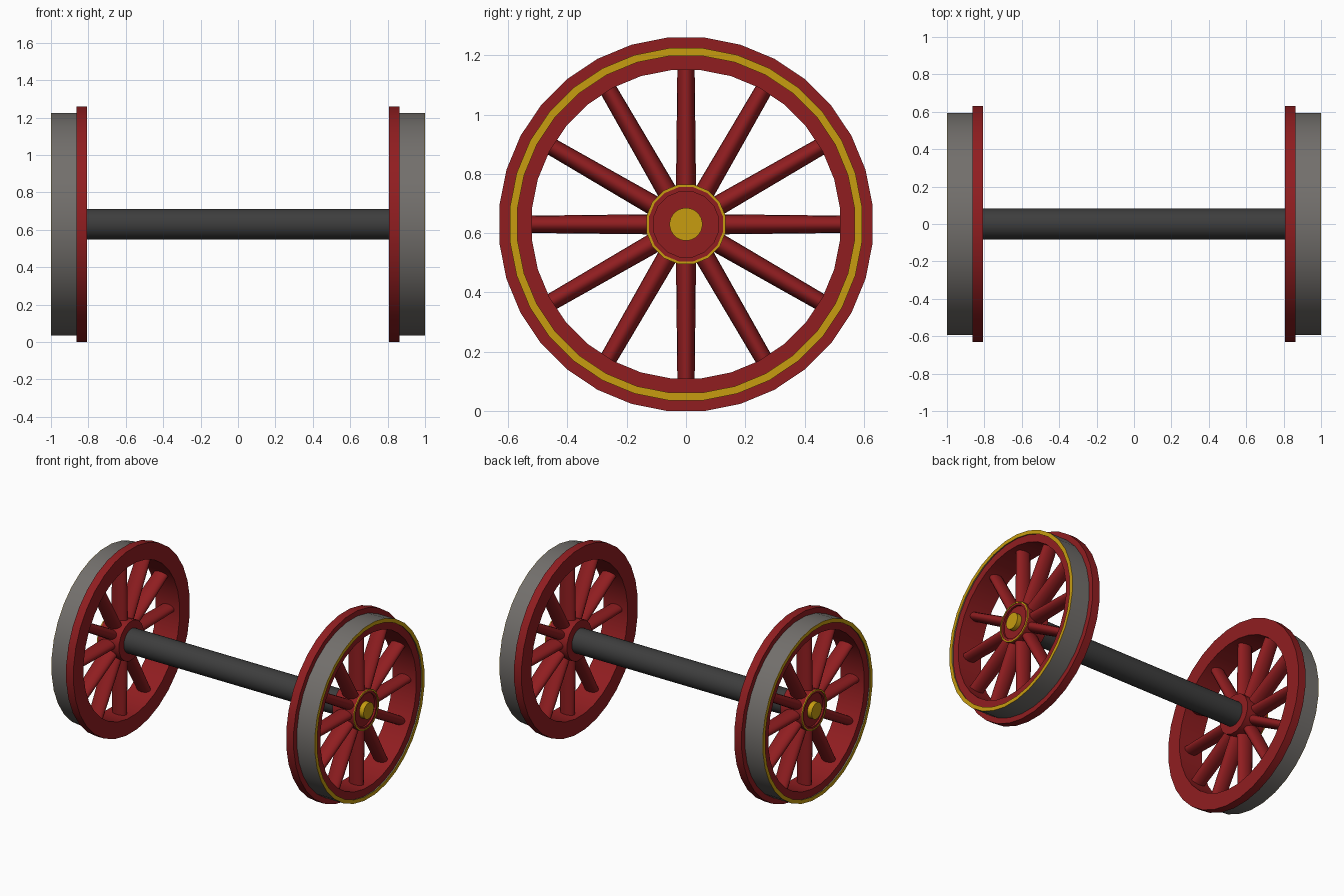
import bpy, bmesh, math
from mathutils import Matrix

if "Cube" in bpy.data.objects:
    bpy.data.objects.remove(bpy.data.objects["Cube"])

CZ = 0.63  # axle height


def material(name, rgb):
    m = bpy.data.materials.new(name)
    m.diffuse_color = (*rgb, 1)
    m.use_nodes = True
    m.node_tree.nodes["Principled BSDF"].inputs["Base Color"].default_value = m.diffuse_color
    return m


RED = material("red_paint", (0.28, 0.0125, 0.0145))
YELLOW = material("yellow_paint", (0.57, 0.335, 0.005))
STEEL = material("worn_steel", (0.17, 0.16, 0.15))
DARK = material("dark_steel", (0.047, 0.047, 0.047))


def finish(name, bm, mat, angle=35):
    bmesh.ops.remove_doubles(bm, verts=bm.verts, dist=1e-5)
    bmesh.ops.recalc_face_normals(bm, faces=bm.faces)
    me = bpy.data.meshes.new(name)
    bm.to_mesh(me)
    bm.free()
    me.materials.append(mat)
    me.shade_smooth()
    me.set_sharp_from_angle(angle=math.radians(angle))
    ob = bpy.data.objects.new(name, me)
    ob.location.z = CZ
    bpy.context.collection.objects.link(ob)
    return ob


def lathe(name, profile, mat, n=32, side=1):
    """Spin a closed (x, radius) profile round the x axis, flats at the top."""
    bm = bmesh.new()
    k = 1 / math.cos(math.pi / n)
    rings = []
    for i in range(n):
        a = 2 * math.pi * (i + 0.5) / n
        rings.append([bm.verts.new((side * x, r * k * math.cos(a), r * k * math.sin(a)))
                      for x, r in profile])
    m = len(profile)
    for i in range(n):
        p, q = rings[i], rings[(i + 1) % n]
        for j in range(m):
            l = (j + 1) % m
            ends = (profile[j][1], profile[l][1])
            if ends == (0, 0):
                continue
            if ends[0] == 0:
                bm.faces.new((p[j], p[l], q[l]))
            elif ends[1] == 0:
                bm.faces.new((p[j], p[l], q[j]))
            else:
                bm.faces.new((p[j], p[l], q[l], q[j]))
    # discard unused centre points
    bmesh.ops.delete(bm, geom=[v for v in bm.verts if not v.link_faces], context='VERTS')
    return finish(name, bm, mat)


def spokes(name, side):
    """Twelve tapered spokes with an oval section, wide along the axle."""
    bm = bmesh.new()
    r0, r1 = 0.11, 0.54
    for i in range(12):
        mat = (Matrix.Translation((side * 0.9, 0, 0))
               @ Matrix.Rotation(i * math.pi / 6, 4, 'X')
               @ Matrix.Translation((0, 0, (r0 + r1) / 2))
               @ Matrix.Diagonal((1.75, 1, 1, 1)))
        bmesh.ops.create_cone(bm, cap_ends=True, segments=16, radius1=0.034,
                              radius2=0.029, depth=r1 - r0, matrix=mat)
    return finish(name, bm, RED, 60)


# Axle
lathe("axle", [(-0.9, 0), (-0.9, 0.082), (0.9, 0.082), (0.9, 0)], DARK)

for side, tag in ((1, "right"), (-1, "left")):
    # Flange and inner rim
    lathe(tag + "_flanged_rim", [(0.808, 0.52), (0.808, 0.63), (0.864, 0.63), (0.864, 0.57),
                                 (0.99, 0.57), (0.99, 0.52)], RED, side=side)
    # Running tyre and painted edge line
    lathe(tag + "_tyre", [(0.86, 0.57), (0.86, 0.594), (0.998, 0.594), (0.998, 0.57)],
          STEEL, side=side)
    lathe(tag + "_rim_line", [(0.998, 0.568), (0.998, 0.594), (1.0, 0.594), (1.0, 0.568)],
          YELLOW, side=side)
    spokes(tag + "_spokes", side)
    # Hub with shallow recess, painted line and end cap
    lathe(tag + "_hub", [(0.81, 0), (0.81, 0.133), (0.973, 0.133), (0.973, 0.11),
                         (0.96, 0.11), (0.96, 0)], RED, 16, side)
    lathe(tag + "_hub_line", [(0.97, 0.125), (0.97, 0.134), (0.976, 0.134), (0.976, 0.125)],
          YELLOW, 16, side)
    lathe(tag + "_axle_cap", [(0.95, 0), (0.95, 0.055), (0.993, 0.055), (0.993, 0)],
          YELLOW, 24, side)
